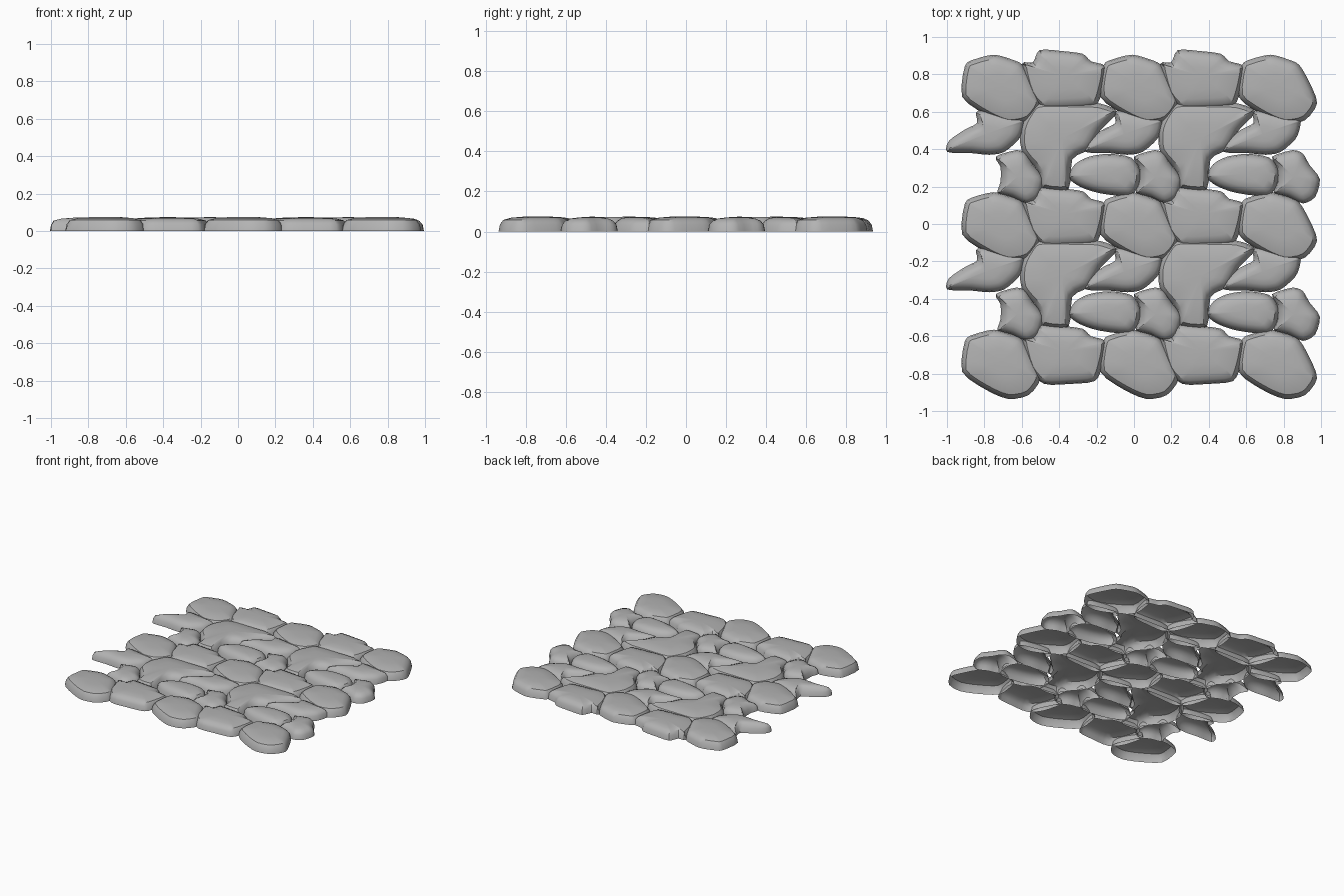
import bpy, math
from mathutils import Vector

if "Cube" in bpy.data.objects:
    bpy.data.objects.remove(bpy.data.objects["Cube"])

STEP_X, STEP_Y = 0.739, 0.735   # repeat distance of the paving pattern

stone = bpy.data.materials.new("stone grey")
stone.diffuse_color = (0.45, 0.45, 0.45, 1)
stone.use_nodes = True
stone.node_tree.nodes["Principled BSDF"].inputs["Base Color"].default_value = stone.diffuse_color

# Outline of each stone shape in the first cell
ROUND = [(-.18, .68), (-.165, .845), (-.115, .88), (-.01, .905), (.085, .88), (.145, .85),
         (.20, .755), (.24, .645), (.175, .555), (.065, .535), (-.055, .585)]
WIDE = [(-.60, .855), (-.54, .865), (-.505, .93), (-.39, .925), (-.275, .91), (-.23, .87),
        (-.15, .84), (-.17, .71), (-.21, .63), (-.345, .615), (-.48, .615), (-.56, .695)]
LARGE = [(-.605, .51), (-.56, .605), (-.505, .65), (-.32, .65), (-.185, .645), (-.09, .60),
         (-.18, .50), (-.24, .40), (-.33, .345), (-.35, .185), (-.49, .19), (-.51, .28), (-.60, .39)]
TAPERED = [(-.26, .385), (-.25, .445), (-.165, .505), (-.10, .54), (-.105, .595), (-.055, .61),
           (.135, .57), (.15, .525), (.125, .455), (.045, .385), (-.035, .37), (-.14, .38)]
OVAL = [(-.35, .25), (-.315, .32), (-.24, .36), (-.13, .375), (-.015, .355), (.035, .285),
        (.03, .215), (-.025, .15), (-.185, .165), (-.29, .20)]
SMALL = [(0, .36), (.025, .305), (.025, .225), (.01, .165), (.085, .145), (.165, .11),
         (.23, .145), (.255, .24), (.20, .315), (.165, .375), (.11, .395)]


def smooth_outline(pts, cuts=3):
    """Closed curve through the points, counter-clockwise."""
    p = [Vector(q) for q in pts]
    n = len(p)
    if sum(p[i - 1].cross(p[i]) for i in range(n)) < 0:
        p.reverse()
    out = []
    for i in range(n):
        a, b, c, d = p[i - 1], p[i], p[(i + 1) % n], p[(i + 2) % n]
        for k in range(cuts):
            t = k / cuts
            out.append(b + 0.4 * t * (1 - t) ** 2 * (c - a)
                       + (3 * t * t - 2 * t ** 3) * (c - b)
                       - 0.4 * t * t * (1 - t) * (d - b))
    return out


def inset(ring, dist):
    n = len(ring)
    res = []
    for i, v in enumerate(ring):
        tangent = (ring[(i + 1) % n] - ring[i - 1]).normalized()
        res.append(v + dist * Vector((-tangent.y, tangent.x)))
    return res


def stone_mesh(name, pts, top):
    """Open-bottomed shell: steep wall, rounded shoulder, shallow dome."""
    base = smooth_outline(pts)
    n = len(base)
    mid = sum(base, Vector((0, 0))) / n
    shoulder = inset(base, 0.024)

    def shrink(f):
        return [mid + (v - mid) * f for v in shoulder]
    rings = [(base, 0), (inset(base, 0.007), 0.035), (shoulder, top - 0.017),
             (shrink(0.78), top - 0.006), (shrink(0.45), top - 0.001)]
    verts = [(v.x, v.y, z) for ring, z in rings for v in ring] + [(mid.x, mid.y, top)]
    faces = []
    for r in range(len(rings) - 1):
        for i in range(n):
            j = (i + 1) % n
            faces.append((r * n + i, r * n + j, r * n + n + j, r * n + n + i))
    last = (len(rings) - 1) * n
    faces += [(last + i, last + (i + 1) % n, len(verts) - 1) for i in range(n)]
    me = bpy.data.meshes.new(name)
    me.from_pydata(verts, [], faces)
    me.materials.append(stone)
    me.shade_smooth()
    me.set_sharp_from_angle(angle=math.radians(35))
    return me


def lay(name, pts, cols, rows, top):
    me = stone_mesh(name, pts, top)
    for c in cols:
        for r in range(rows):
            ob = bpy.data.objects.new(name, me)
            ob.location = (c * STEP_X, -r * STEP_Y, 0)
            bpy.context.collection.objects.link(ob)


# Lay the repeating stones
lay("round_stone", ROUND, (-1, 0, 1), 3, 0.075)
lay("wide_stone", WIDE, (0, 1), 3, 0.073)
lay("large_stone", LARGE, (0, 1), 2, 0.074)
lay("tapered_stone", TAPERED, (-1, 0, 1), 2, 0.072)
lay("oval_stone", OVAL, (0, 1), 2, 0.074)
lay("small_stone", SMALL, (-1, 0, 1), 2, 0.071)
